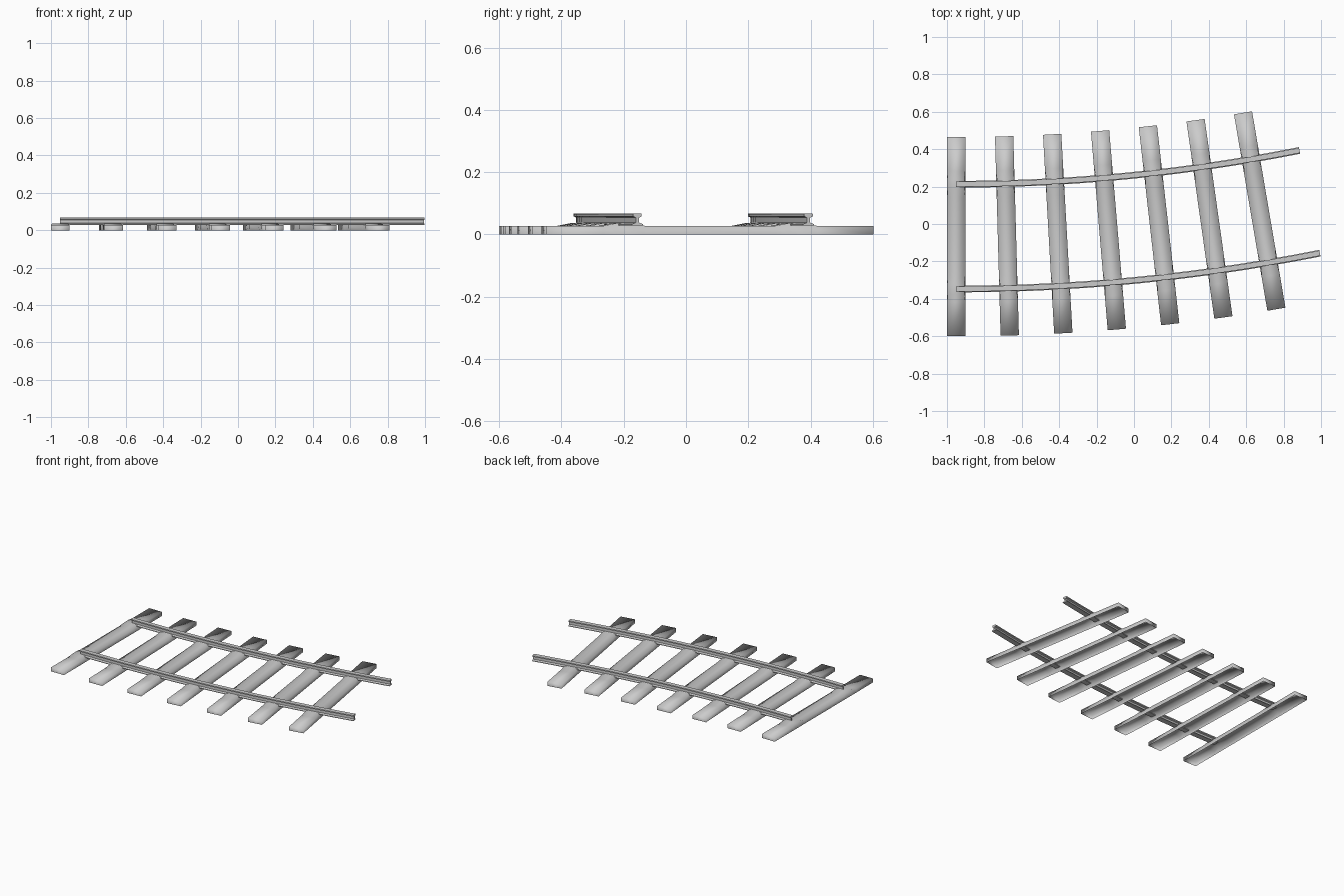
import bpy, bmesh, math
from mathutils import Matrix

if "Cube" in bpy.data.objects:
    bpy.data.objects.remove(bpy.data.objects["Cube"])

R = 9.69                     # centreline radius
X0, Y0 = -0.951, -0.0675     # start of the curve
ARC = math.radians(11.25)
COUNT = 7
GAUGE = 0.28                 # half distance between rails


def track_point(a, o):
    """Point at angle a along the track, offset o to its left."""
    return X0 + (R - o) * math.sin(a), Y0 + R - (R - o) * math.cos(a)


def finish(name, bm):
    bmesh.ops.recalc_face_normals(bm, faces=bm.faces[:])
    me = bpy.data.meshes.new(name)
    bm.to_mesh(me)
    bm.free()
    ob = bpy.data.objects.new(name, me)
    bpy.context.collection.objects.link(ob)
    return ob


# Sleepers: open-bottomed shells with a low raised seat under each rail
half = [(0.5325, 0.027, 0.049), (0.35, 0.027, 0.049), (0.305, 0.036, 0.044),
        (0.255, 0.036, 0.044), (0.21, 0.027, 0.049)]
stations = [(-y, z, w) for y, z, w in half] + half[::-1]
for i in range(COUNT):
    a = ARC * i / COUNT
    bm = bmesh.new()
    rings = [[bm.verts.new(p) for p in
              ((-0.049, y, 0), (-w, y, z), (w, y, z), (0.049, y, 0))]
             for y, z, w in stations]
    for r, s in zip(rings, rings[1:]):
        for k in range(3):
            bm.faces.new((r[k], r[k + 1], s[k + 1], s[k]))
    bm.faces.new(rings[0])
    bm.faces.new(rings[-1][::-1])
    ob = finish(f"sleeper_{i + 1}", bm)
    # make sure the open shell faces outwards
    top = max(ob.data.polygons, key=lambda p: abs(p.normal.z))
    if top.normal.z < 0:
        ob.data.flip_normals()
    ob.data.shade_smooth()
    x, y = track_point(a, 0)
    ob.data.transform(Matrix.Translation((x, y, 0)) @ Matrix.Rotation(a, 4, 'Z'))

# Rails: flat-bottomed profile swept along the arc
side = [(0.018, 0.029), (0.018, 0.033), (0.005, 0.038), (0.005, 0.054),
        (0.014, 0.058), (0.014, 0.066), (0.011, 0.068)]
profile = side + [(-o, z) for o, z in side[::-1]]
SEG = 14
for name, offset in (("inner_rail", GAUGE), ("outer_rail", -GAUGE)):
    bm = bmesh.new()
    rings = []
    for i in range(SEG + 1):
        a = ARC * i / SEG
        rings.append([bm.verts.new((*track_point(a, offset + o), z))
                      for o, z in profile])
    n = len(profile)
    for r, s in zip(rings, rings[1:]):
        for k in range(n):
            bm.faces.new((r[k], r[(k + 1) % n], s[(k + 1) % n], s[k]))
    bm.faces.new(rings[0])
    bm.faces.new(rings[-1][::-1])
    ob = finish(name, bm)
    bpy.ops.object.select_all(action='DESELECT')
    ob.select_set(True)
    bpy.context.view_layer.objects.active = ob
    bpy.ops.object.shade_smooth_by_angle(angle=math.radians(30))
